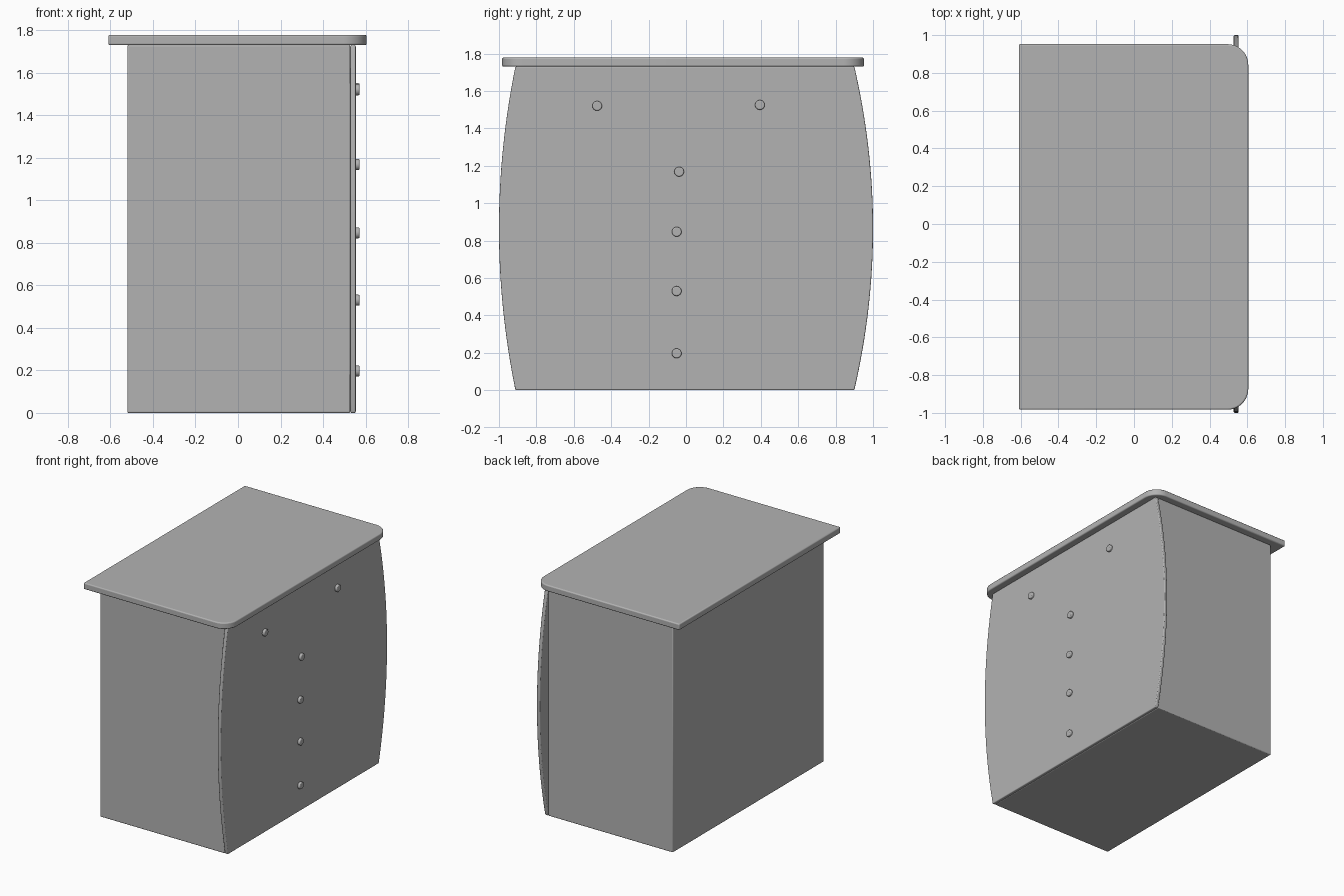
import bpy, bmesh, math

if "Cube" in bpy.data.objects:
    bpy.data.objects.remove(bpy.data.objects["Cube"], do_unlink=True)

grey = bpy.data.materials.new("plain_grey")
grey.use_nodes = True
grey.diffuse_color = (0.45, 0.45, 0.45, 1)
grey.node_tree.nodes["Principled BSDF"].inputs["Base Color"].default_value = grey.diffuse_color


def prism(name, outline, depth, bevel):
    """Extrude a closed outline of 3D points along a depth vector and soften its edges."""
    bm = bmesh.new()
    face = bm.faces.new([bm.verts.new(p) for p in outline])
    ext = bmesh.ops.extrude_face_region(bm, geom=[face])["geom"]
    bmesh.ops.translate(bm, vec=depth, verts=[g for g in ext if isinstance(g, bmesh.types.BMVert)])
    bmesh.ops.recalc_face_normals(bm, faces=bm.faces)
    mesh = bpy.data.meshes.new(name)
    bm.to_mesh(mesh)
    bm.free()
    obj = bpy.data.objects.new(name, mesh)
    bpy.context.collection.objects.link(obj)
    mesh.materials.append(grey)
    if bevel:
        mod = obj.modifiers.new("soft_edges", "BEVEL")
        mod.width, mod.segments = bevel, 3
        mod.limit_method, mod.angle_limit = "ANGLE", math.radians(40)
    bpy.ops.object.select_all(action="DESELECT")
    obj.select_set(True)
    bpy.context.view_layer.objects.active = obj
    bpy.ops.object.shade_smooth_by_angle(angle=math.radians(35))
    return obj


HEIGHT, PANEL_BACK, PANEL_THICK = 1.73, 0.528, 0.026
Y0, Y1 = -0.912, 0.9

# Cabinet body
prism("cabinet_body", [(-0.52, Y0, 0), (PANEL_BACK, Y0, 0), (PANEL_BACK, Y1, 0), (-0.52, Y1, 0)],
      (0, 0, HEIGHT), 0.006)

# Drawer panel with bowed sides
STEPS = 32
heights = [HEIGHT * i / STEPS for i in range(STEPS + 1)]
bow = lambda z: 1 - (2 * z / HEIGHT - 1) ** 2
outline = [(PANEL_BACK, Y1 + (1 - Y1) * bow(z), z) for z in heights]
outline += [(PANEL_BACK, Y0 - (1 + Y0) * bow(z), z) for z in reversed(heights)]
prism("drawer_panel", outline, (PANEL_THICK, 0, 0), 0.006)

# Table top with two rounded corners
RADIUS, FRONT, TOP0, TOP1 = 0.11, 0.605, -0.983, 0.952
outline = [(-0.61, TOP1, HEIGHT), (-0.61, TOP0, HEIGHT)]
for cy, start in ((TOP0 + RADIUS, -90), (TOP1 - RADIUS, 0)):
    for i in range(13):
        a = math.radians(start + 7.5 * i)
        outline.append((FRONT - RADIUS + RADIUS * math.cos(a), cy + RADIUS * math.sin(a), HEIGHT))
prism("table_top", outline, (0, 0, 0.048), 0.008)

# Drawer knobs
KNOB_R = 0.026
knobs = [(-0.475, 1.52), (0.395, 1.525), (-0.037, 1.168), (-0.05, 0.847), (-0.05, 0.53), (-0.05, 0.197)]
for n, (y, z) in enumerate(knobs):
    ring = [2 * math.pi * i / 24 for i in range(24)]
    start = PANEL_BACK + PANEL_THICK - 0.006
    prism(f"knob_{n + 1}", [(start, y + KNOB_R * math.cos(a), z + KNOB_R * math.sin(a)) for a in ring],
          (0.024, 0, 0), 0.006)
